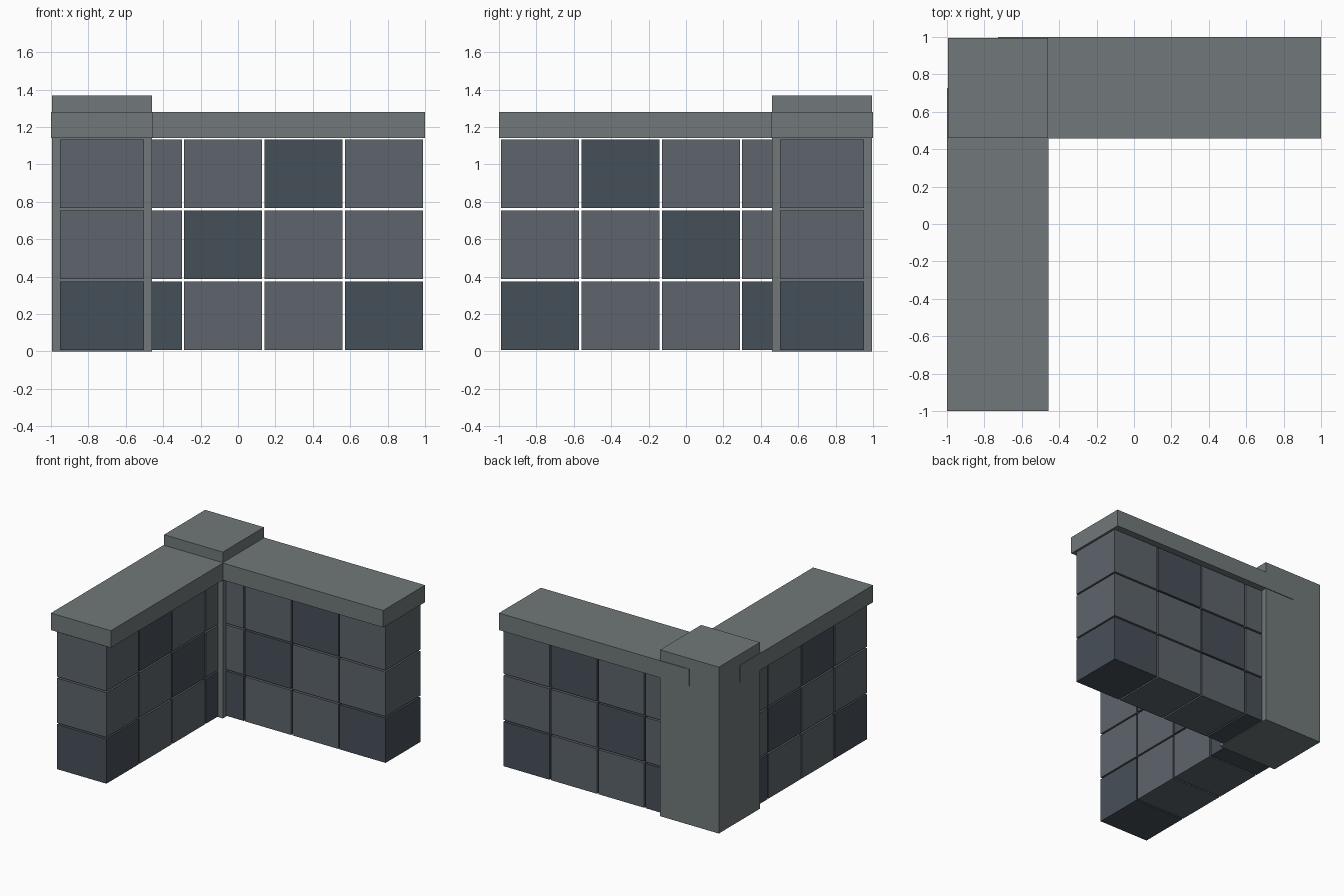
import bpy

if "Cube" in bpy.data.objects:
    bpy.data.objects.remove(bpy.data.objects["Cube"])


def material(name, rgb):
    m = bpy.data.materials.new(name)
    m.diffuse_color = (*rgb, 1)
    m.use_nodes = True
    m.node_tree.nodes["Principled BSDF"].inputs["Base Color"].default_value = m.diffuse_color
    return m


CAP = material("cap_stone", (0.165, 0.190, 0.192))
LIGHT = material("light_block", (0.110, 0.128, 0.148))
DARK = material("dark_block", (0.062, 0.080, 0.098))


def box(name, lo, hi, mat):
    bpy.ops.mesh.primitive_cube_add(size=1, location=[(a + b) / 2 for a, b in zip(lo, hi)])
    ob = bpy.context.object
    ob.name = name
    ob.scale = [b - a for a, b in zip(lo, hi)]
    bpy.ops.object.transform_apply(location=False, rotation=False, scale=True)
    ob.data.materials.append(mat)
    return ob


def wall_box(name, lo, hi, mat, side):
    # the side wall is the back wall reflected across the corner diagonal (x,y) -> (-y,-x)
    if side:
        lo, hi = (-hi[1], -hi[0], lo[2]), (-lo[1], -lo[0], hi[2])
    box(name, lo, hi, mat)


MID = 0.728            # wall centre line
PITCH, ROW = 0.43, 0.38
GAP = 0.0065           # half of the joint between blocks

for side, label in enumerate(("back", "side")):
    # stacked blocks, counted from the free end toward the corner
    for row in range(3):
        for col in range(4):
            x1 = 0.996 - col * PITCH
            wall_box(f"{label}_wall_block_{row}_{col}",
                     (x1 - PITCH + GAP, MID - 0.225, row * ROW + GAP),
                     (x1 - GAP, MID + 0.225, (row + 1) * ROW - GAP),
                     DARK if (row + col) % 3 == 0 else LIGHT, side)
    # coping running from the post centre to the free end
    wall_box(f"{label}_wall_coping", (-0.728, MID - 0.272, 1.14),
             (1.0, MID + 0.272, 1.28), CAP, side)

# corner post
box("corner_post", (-MID - 0.267, MID - 0.267, 0), (-MID + 0.267, MID + 0.267, 1.367), CAP)
